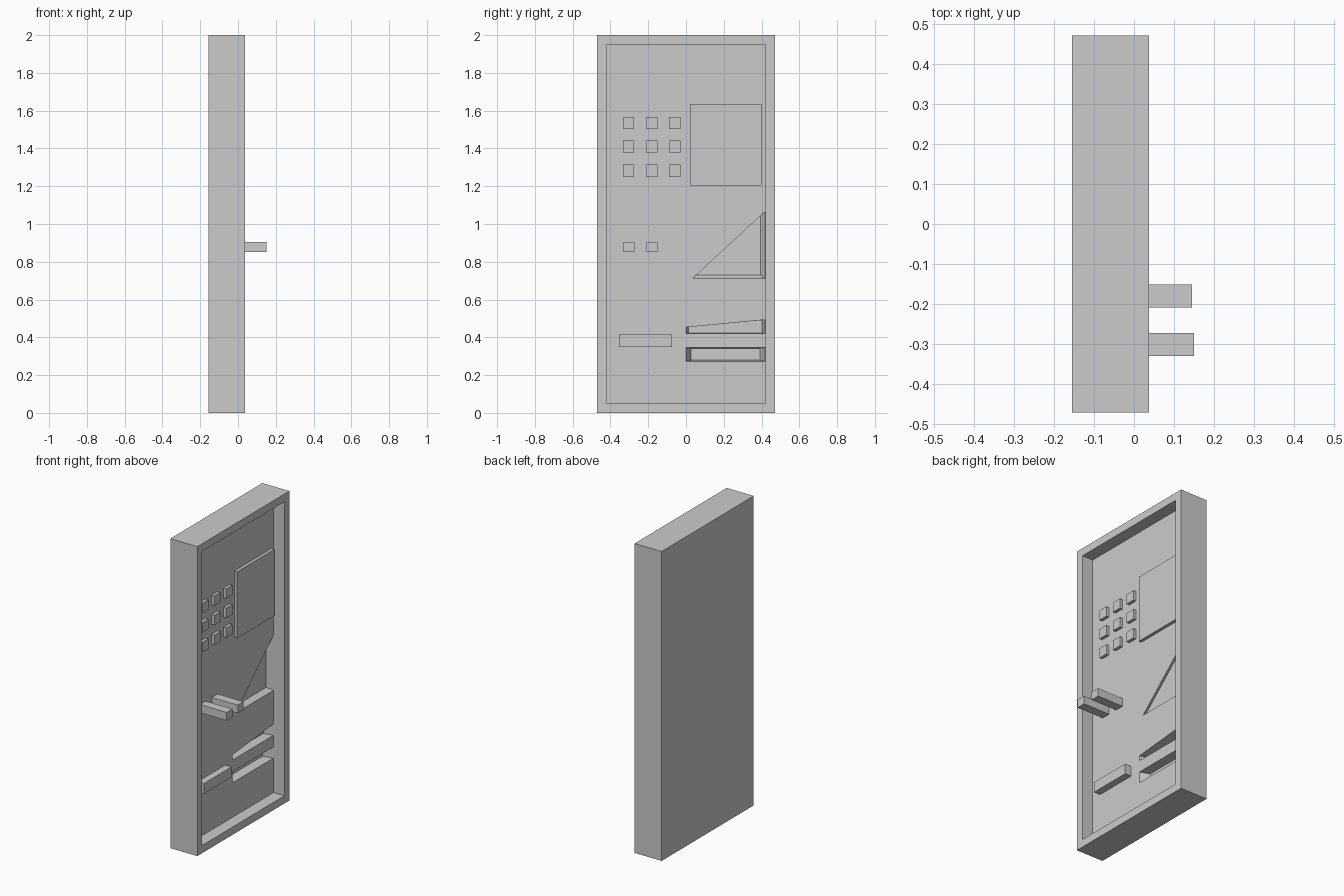
import bpy

if "Cube" in bpy.data.objects:
    bpy.data.objects.remove(bpy.data.objects["Cube"])

FLOOR = -0.04   # x of the recessed control panel
FRONT = 0.038   # x of the cabinet's front rim


def loft(name, x0, prof0, x1, prof1):
    """Closed solid between two y/z outlines (anticlockwise from +x), x0 behind x1."""
    n = len(prof0)
    verts = [(x0, y, z) for y, z in prof0] + [(x1, y, z) for y, z in prof1]
    faces = [list(range(n))[::-1], list(range(n, 2 * n))]
    faces += [[i, (i + 1) % n, n + (i + 1) % n, n + i] for i in range(n)]
    me = bpy.data.meshes.new(name)
    me.from_pydata(verts, [], faces)
    me.update()
    ob = bpy.data.objects.new(name, me)
    bpy.context.collection.objects.link(ob)
    return ob


def rect(y0, y1, z0, z1):
    return [(y0, z0), (y1, z0), (y1, z1), (y0, z1)]


def block(name, x0, x1, y0, y1, z0, z1):
    return loft(name, x0, rect(y0, y1, z0, z1), x1, rect(y0, y1, z0, z1))


def cut(target, cutter):
    mod = target.modifiers.new(cutter.name, 'BOOLEAN')
    mod.operation = 'DIFFERENCE'
    mod.solver = 'EXACT'
    mod.object = cutter
    bpy.context.view_layer.objects.active = target
    bpy.ops.object.modifier_apply(modifier=mod.name)
    bpy.data.objects.remove(cutter)


# Cabinet with a recessed front
cabinet = block("cabinet", -0.155, FRONT, -0.47, 0.47, 0, 2)
cut(cabinet, block("recess_cutter", FLOOR, FRONT + 0.05, -0.42, 0.42, 0.05, 1.95))

# Slanted triangular chute: outline shifted up and inwards as it deepens
tri = [(0.035, 0.71), (0.419, 0.71), (0.419, 1.065)]
tri_back = [(y - 0.025, z + 0.02) for y, z in tri]
cut(cabinet, loft("chute_cutter", FLOOR - 0.035, tri_back, FLOOR + 0.001, tri))

# Two slots below the chute
cut(cabinet, loft("upper_slot_cutter",
                  FLOOR - 0.06, [(0.013, 0.423), (0.402, 0.423), (0.402, 0.491), (0.013, 0.456)],
                  FLOOR + 0.001, [(0, 0.42), (0.419, 0.42), (0.419, 0.493), (0, 0.453)]))
cut(cabinet, loft("lower_slot_cutter", FLOOR - 0.06, rect(0.027, 0.392, 0.279, 0.342),
                  FLOOR + 0.001, rect(0, 0.419, 0.273, 0.345)))

# Screen and tray
block("screen", FLOOR - 0.01, FLOOR + 0.02, 0.02, 0.4, 1.205, 1.635)
block("tray", FLOOR - 0.01, 0.005, -0.355, -0.073, 0.35, 0.416)

# Keypad of three by three buttons
for z in (1.535, 1.41, 1.282):
    for y in (-0.304, -0.182, -0.06):
        block("button", FLOOR - 0.01, FLOOR + 0.02, y - 0.03, y + 0.03, z - 0.032, z + 0.032)

# Two long levers
for y, tip in ((-0.301, 0.15), (-0.18, 0.145)):
    block("lever", FLOOR - 0.01, tip, y - 0.029, y + 0.029, 0.852, 0.905)
